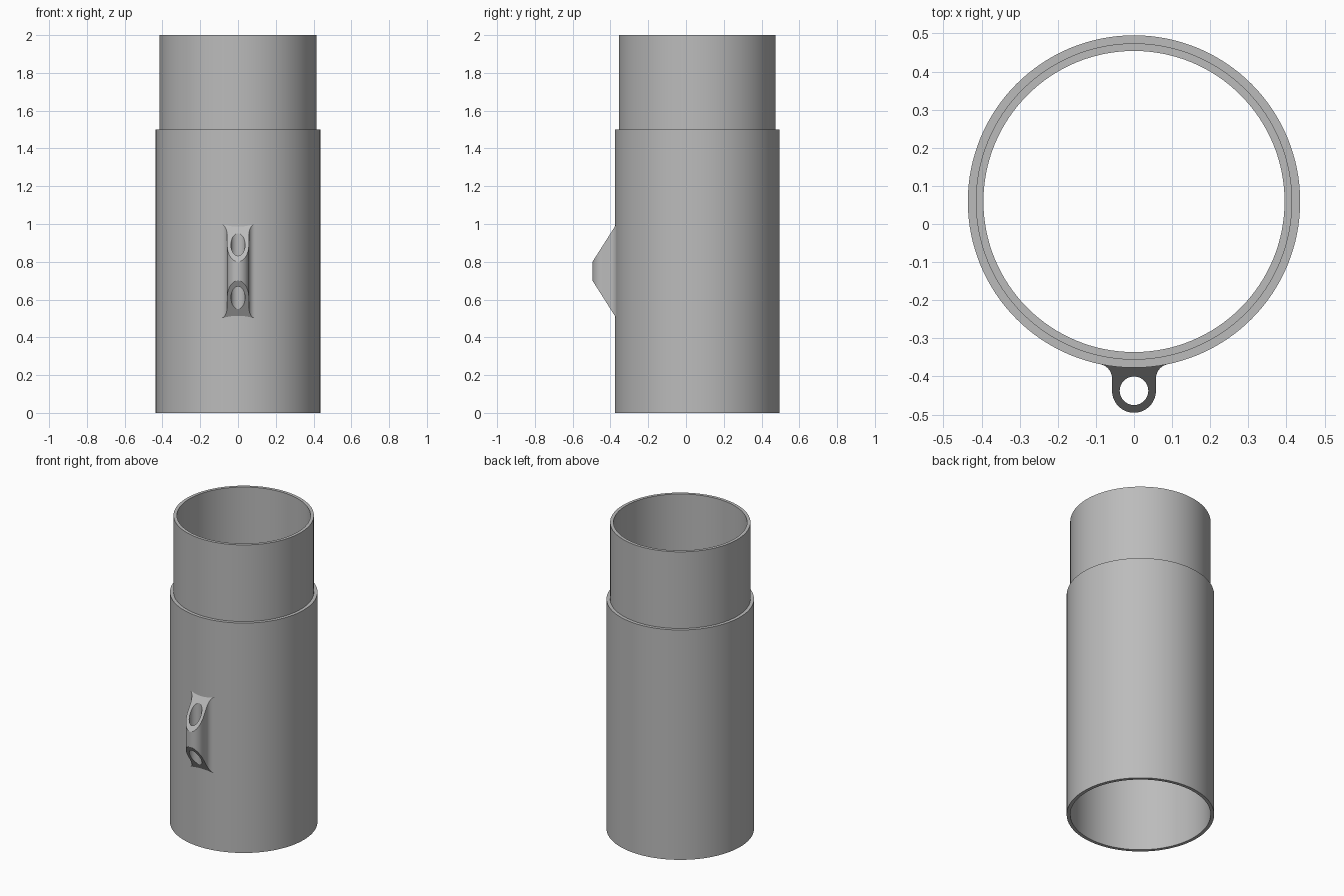
import bpy, bmesh, math

cube = bpy.data.objects.get("Cube")
if cube:
    bpy.data.objects.remove(cube, do_unlink=True)

CENTRE_Y = 0.059              # pipe axis
R_BODY, R_NECK, R_BORE = 0.436, 0.415, 0.395
LUG_Y, LUG_R, HOLE_R = -0.4375, 0.0575, 0.0375
FILLET = 0.038

grey = bpy.data.materials.new("plain grey")
grey.use_nodes = True
colour = (0.5, 0.5, 0.5, 1)
grey.diffuse_color = colour
grey.node_tree.nodes["Principled BSDF"].inputs["Base Color"].default_value = colour


def finish(name, bm):
    bmesh.ops.recalc_face_normals(bm, faces=bm.faces)
    mesh = bpy.data.meshes.new(name)
    bm.to_mesh(mesh)
    bm.free()
    mesh.materials.append(grey)
    obj = bpy.data.objects.new(name, mesh)
    bpy.context.collection.objects.link(obj)
    bpy.ops.object.select_all(action='DESELECT')
    obj.select_set(True)
    bpy.context.view_layer.objects.active = obj
    bpy.ops.object.shade_smooth_by_angle(angle=math.radians(30))
    return obj


def arc(cx, cy, r, a0, a1, n):
    return [(cx + r * math.cos(a0 + (a1 - a0) * i / n),
             cy + r * math.sin(a0 + (a1 - a0) * i / n)) for i in range(n + 1)]


# Pipe: wall section with spigot on top and matching socket below, spun round
section = [(R_NECK, 0), (R_BODY, 0), (R_BODY, 1.5), (R_NECK, 1.5),
           (R_NECK, 2), (R_BORE, 2), (R_BORE, 0.5), (R_NECK, 0.5)]
bm = bmesh.new()
verts = [bm.verts.new((r, CENTRE_Y, z)) for r, z in section]
edges = [bm.edges.new((v, verts[(i + 1) % len(verts)])) for i, v in enumerate(verts)]
bmesh.ops.spin(bm, geom=verts + edges, cent=(0, CENTRE_Y, 0), axis=(0, 0, 1),
               angle=math.tau, steps=128, use_merge=True)
bmesh.ops.remove_doubles(bm, verts=bm.verts, dist=1e-5)
finish("pipe", bm)

# Lug outline: rounded nose, filleted into the pipe wall on both sides
fx = LUG_R + FILLET
fy = CENTRE_Y - math.sqrt((R_BODY + FILLET) ** 2 - fx ** 2)
to_pipe = math.atan2(CENTRE_Y - fy, -fx)
right = arc(fx, fy, FILLET, to_pipe, math.pi, 10)
nose = arc(0, LUG_Y, LUG_R, 0, -math.pi, 32)
left = [(-x, y) for x, y in reversed(right)]
back = [(-right[0][0], -0.36), (right[0][0], -0.36)]
outline = right + nose + left + back
hole = arc(0, LUG_Y, HOLE_R, 0, math.tau, 40)[:-1]


# Sloped ends: the lug is shortest at its nose
def end_z(y, side):
    t = (y - LUG_Y + LUG_R) / 0.127
    return 0.75 + side * (0.05 + 0.2 * t)


bm = bmesh.new()
rings = {}
for side in (1, -1):
    cap_edges = []
    for key, loop in (("outline", outline), ("hole", hole)):
        ring = [bm.verts.new((x, y, end_z(y, side))) for x, y in loop]
        rings[key, side] = ring
        cap_edges += [bm.edges.new((v, ring[(i + 1) % len(ring)]))
                      for i, v in enumerate(ring)]
    bmesh.ops.triangle_fill(bm, use_beauty=True, edges=cap_edges)
for key in ("outline", "hole"):
    top, low = rings[key, 1], rings[key, -1]
    for i in range(len(top)):
        j = (i + 1) % len(top)
        bm.faces.new((top[i], top[j], low[j], low[i]))
finish("cord_lug", bm)
